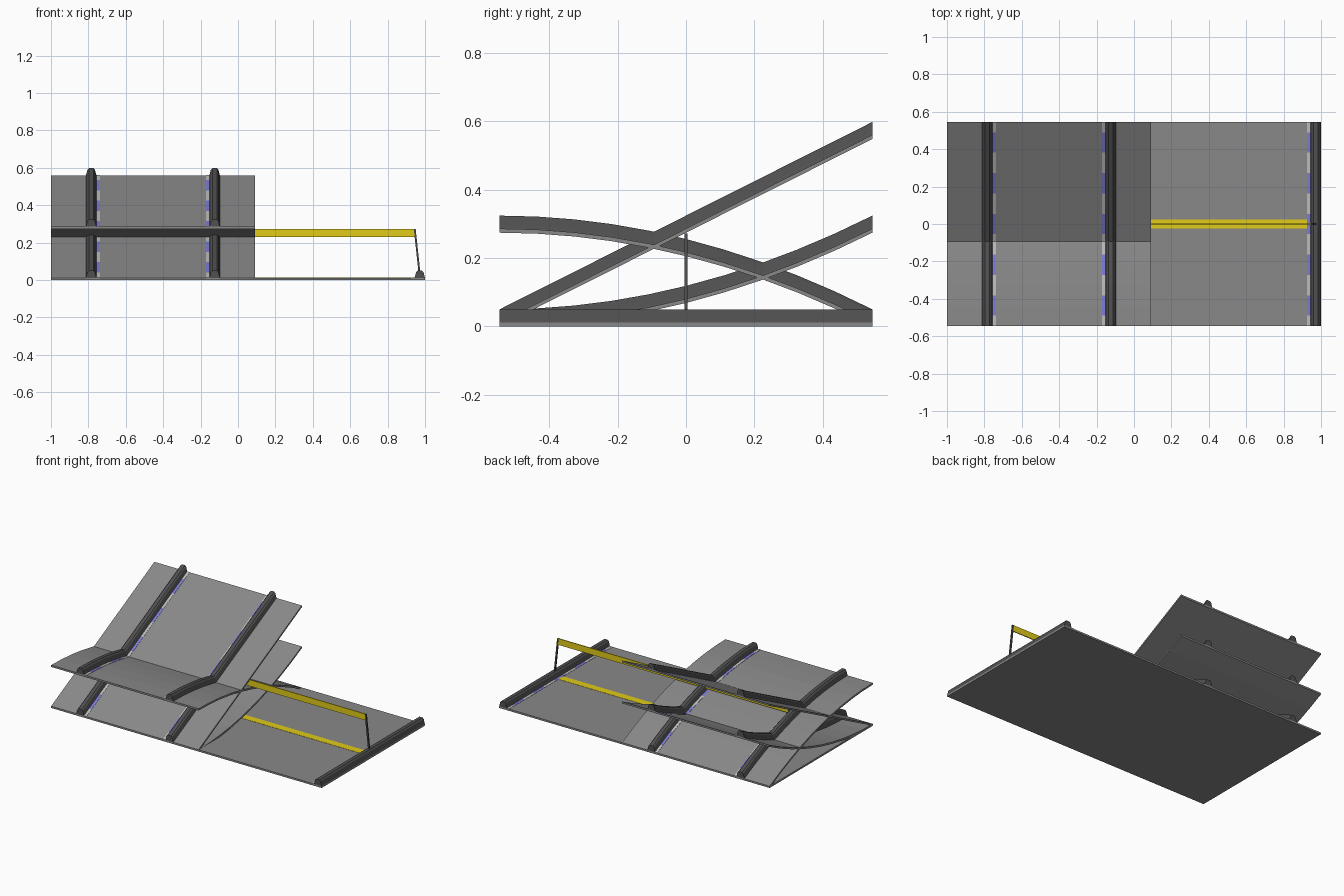
import bpy, bmesh

if "Cube" in bpy.data.objects:
    bpy.data.objects.remove(bpy.data.objects["Cube"])

L = 0.545          # half length along y
T = 0.012          # slab thickness


def material(name, rgb):
    m = bpy.data.materials.new(name)
    m.diffuse_color = (*rgb, 1)
    m.use_nodes = True
    m.node_tree.nodes["Principled BSDF"].inputs["Base Color"].default_value = m.diffuse_color
    return m


DARK = material("dark_rubber", (0.08, 0.08, 0.08))
ROAD = material("asphalt", (0.25, 0.25, 0.25))
YELLOW = material("yellow", (0.75, 0.6, 0.01))
BLUE = material("blue", (0.2, 0.2, 0.65))
PALE = material("pale", (0.5, 0.5, 0.5))


def sweep(name, section, height, mat, steps=10, y0=-L, y1=L):
    """Sweep an x-z section along y, lifted by height(u), u in 0..1."""
    bm = bmesh.new()
    rings = []
    for i in range(steps + 1):
        y = y0 + (y1 - y0) * i / steps
        h = height((y + L) / (2 * L))
        rings.append([bm.verts.new((x, y, z + h)) for x, z in section])
    n = len(section)
    for a, b in zip(rings, rings[1:]):
        for j in range(n):
            k = (j + 1) % n
            bm.faces.new((a[j], a[k], b[k], b[j]))
    bm.faces.new(rings[0])
    bm.faces.new(rings[-1])
    bmesh.ops.recalc_face_normals(bm, faces=bm.faces)
    me = bpy.data.meshes.new(name)
    bm.to_mesh(me)
    bm.free()
    me.materials.append(mat)
    ob = bpy.data.objects.new(name, me)
    bpy.context.collection.objects.link(ob)
    return ob


def rect(x0, x1, z0, z1):
    return [(x0, z0), (x1, z0), (x1, z1), (x0, z1)]


def flat(u):
    return 0.0


# Half outline of the barrier, mirrored into a closed section
HALF = [(0.028, T), (0.025, 0.022), (0.020, 0.042), (0.012, 0.05)]


def barrier_section(cx):
    return [(cx + x, z) for x, z in HALF] + [(cx - x, z) for x, z in reversed(HALF)]


def road(name, x0, x1, left, right, height, steps):
    sweep(name + "_slab", rect(x0, x1, 0, T), height, ROAD, steps)
    for side, cx, d in (("left", left, 1), ("right", right, -1)):
        sweep(f"{name}_{side}_barrier", barrier_section(cx), height, DARK, steps)
        # alternating kerb stripes on the road side of the barrier
        xa, xb = sorted((cx + d * 0.026, cx + d * 0.046))
        w = 2 * L / 10
        for i in range(11):
            y0 = max(-L, -L + (i - 0.5) * w)
            y1 = min(L, -L + (i + 0.5) * w)
            sweep(f"{name}_{side}_kerb_{i}", rect(xa, xb, T - 0.002, T + 0.0015), height,
                  BLUE if i % 2 else PALE, 2, y0, y1)


# Wide ground road and the three ramps
road("ground_road", -1, 1, -0.785, 0.972, flat, 1)
road("straight_ramp", -1, 0.09, -0.785, -0.125, lambda u: 0.548 * u, 1)
road("rising_ramp", -1, 0.09, -0.785, -0.125, lambda u: 0.274 * u * u, 10)
road("falling_ramp", -1, 0.09, -0.785, -0.125, lambda u: 0.274 * (1 - u * u), 10)

# Start line, and the gate above it
sweep("start_line", rect(-0.74, 0.926, T - 0.002, T + 0.0015), flat, YELLOW, 1, -0.025, 0.025)
sweep("gate_beam", rect(-0.762, 0.947, 0.23, 0.272), flat, YELLOW, 1, -0.003, 0.003)
for side, foot, top in (("left", -0.785, -0.76), ("right", 0.97, 0.945)):
    sweep(f"gate_{side}_post",
          [(foot - 0.005, 0.04), (foot + 0.005, 0.04), (top + 0.005, 0.272), (top - 0.005, 0.272)],
          flat, DARK, 1, -0.005, 0.005)
